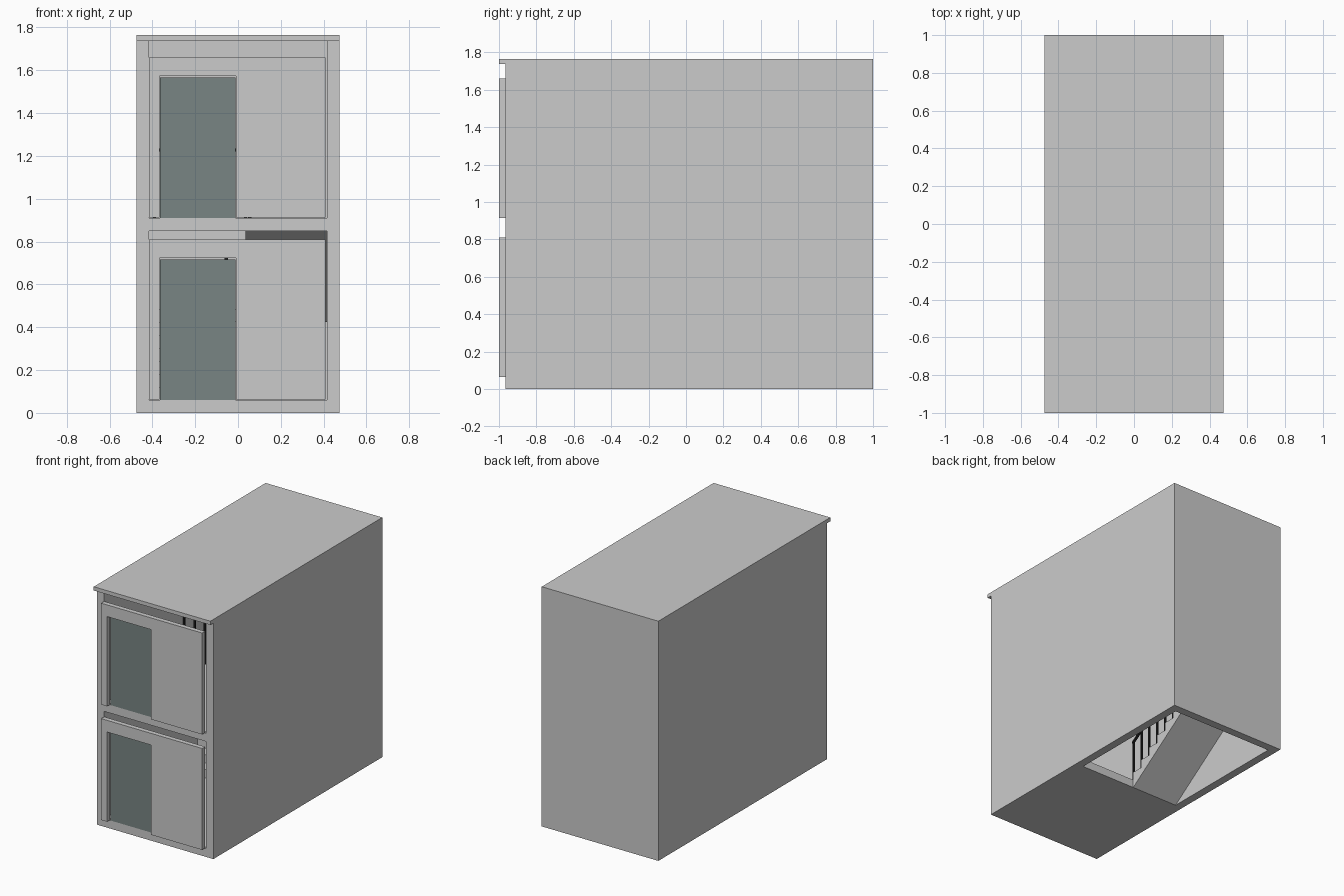
import bpy, bmesh

if "Cube" in bpy.data.objects:
    bpy.data.objects.remove(bpy.data.objects["Cube"])

def material(name, rgb):
    m = bpy.data.materials.new(name)
    m.diffuse_color = (*rgb, 1)
    m.use_nodes = True
    m.node_tree.nodes["Principled BSDF"].inputs["Base Color"].default_value = m.diffuse_color
    return m

BLACK = material("black_metal", (0.015, 0.015, 0.015))
GLASS = material("tinted_glass", (0.19, 0.235, 0.23))

def finish(name, bm, mat):
    bmesh.ops.recalc_face_normals(bm, faces=bm.faces)
    me = bpy.data.meshes.new(name)
    bm.to_mesh(me)
    bm.free()
    ob = bpy.data.objects.new(name, me)
    bpy.context.collection.objects.link(ob)
    if mat:
        me.materials.append(mat)
    return ob

def prism(name, profile, lo, hi, axis="x", mat=None):
    """Extrude a closed profile: (y, z) points along x, or (x, z) points along y."""
    bm = bmesh.new()
    def place(a, b, t):
        return (t, a, b) if axis == "x" else (a, t, b)
    face = bm.faces.new([bm.verts.new(place(a, b, lo)) for a, b in profile])
    ext = bmesh.ops.extrude_face_region(bm, geom=[face])["geom"]
    d = hi - lo
    bmesh.ops.translate(bm, vec=(d, 0, 0) if axis == "x" else (0, d, 0),
                        verts=[v for v in ext if isinstance(v, bmesh.types.BMVert)])
    return finish(name, bm, mat)

def box(name, x0, x1, y0, y1, z0, z1, mat=None):
    return prism(name, [(y0, z0), (y1, z0), (y1, z1), (y0, z1)], x0, x1, mat=mat)

W, WI = 0.475, 0.415            # outer and inner half widths
YF, YB = -0.965, 1.0            # shell front and back
STOREY = 0.85
EDGE, LAND = -0.05, 0.46        # stairwell edge and landing edge
STEPS = 7
RISE, RUN = 0.425 / STEPS, (LAND - EDGE) / (STEPS - 1)
SLOPE = RISE / RUN

# Shell: side walls, back wall, roof
for side, s in (("left", -1), ("right", 1)):
    a, b = sorted((s * WI, s * W))
    box(side + "_wall", a, b, YF, YB, 0, 1.737)
box("back_wall", -WI, WI, YB - 0.06, YB, 0, 1.737)
box("roof", -W, W, -1, YB, 1.737, 1.765)

# Each storey: floor slab, front panel with doorway, glass door
for level, z in (("lower", 0), ("upper", STOREY)):
    box(level + "_floor", -WI, WI, YF, EDGE, z, z + 0.06)
    b, d, t = z + 0.063, z + 0.724, z + 0.81
    prism(level + "_front_panel",
          [(-WI, b), (-0.367, b), (-0.367, d), (-0.01, d), (-0.01, b),
           (0.408, b), (0.408, t), (-WI, t)], -1, YF, axis="y")
    box(level + "_glass_door", -0.364, -0.012, YF, YF + 0.006, z + 0.06, d - 0.007, GLASS)

# Half landing
box("stair_landing", -WI, WI, LAND, YB - 0.06, 0.425, 0.485)

def flight(name, x0, x1, rail_x, mirror, base):
    """One straight flight with its railing; mirrored flights climb to the front."""
    def P(y, z):
        return ((EDGE + LAND - y) if mirror else y, z + base)
    pts = [P(EDGE, 0), P(EDGE, 0.06)]
    for k in range(1, STEPS):
        y = EDGE + RUN * (k - 1)
        pts += [P(y, 0.06 + RISE * k), P(y + RUN, 0.06 + RISE * k)]
    # the flight ends against the landing or runs in under the upper floor
    pts.append(P(LAND, SLOPE * (LAND - EDGE) + (0.061 if mirror else 0)))
    if mirror:
        pts += [P(LAND + RUN, 0.425)]
    prism(name + "_steps", pts, x0, x1)
    # posts, one per tread
    r = 0.006
    for k in range(STEPS):
        y, z = P(EDGE - 0.02 + RUN * k, 0.06 + RISE * k)
        box(f"{name}_rail_post_{k + 1}", rail_x - r, rail_x + r, y - r, y + r, z, z + 0.31, BLACK)
    # sloping handrail
    a = P(EDGE - 0.027, 0.365)
    b = P(EDGE - 0.013 + RUN * (STEPS - 1), 0.365 + RISE * (STEPS - 1))
    prism(name + "_handrail", [a, b, (b[0], b[1] + 0.015), (a[0], a[1] + 0.015)],
          rail_x - 0.008, rail_x + 0.008, mat=BLACK)

flight("lower_flight", -WI, -0.035, -0.055, False, 0)
flight("upper_flight", 0.035, WI, 0.055, True, 0.425)

# Guard rail along the upper stairwell edge
for k in range(6):
    x = -0.39 + k * 0.085
    box(f"guard_post_{k + 1}", x - 0.006, x + 0.006, -0.076, -0.064, 0.91, 1.22, BLACK)
box("guard_handrail", -WI, 0.055, -0.078, -0.062, 1.22, 1.235, BLACK)
